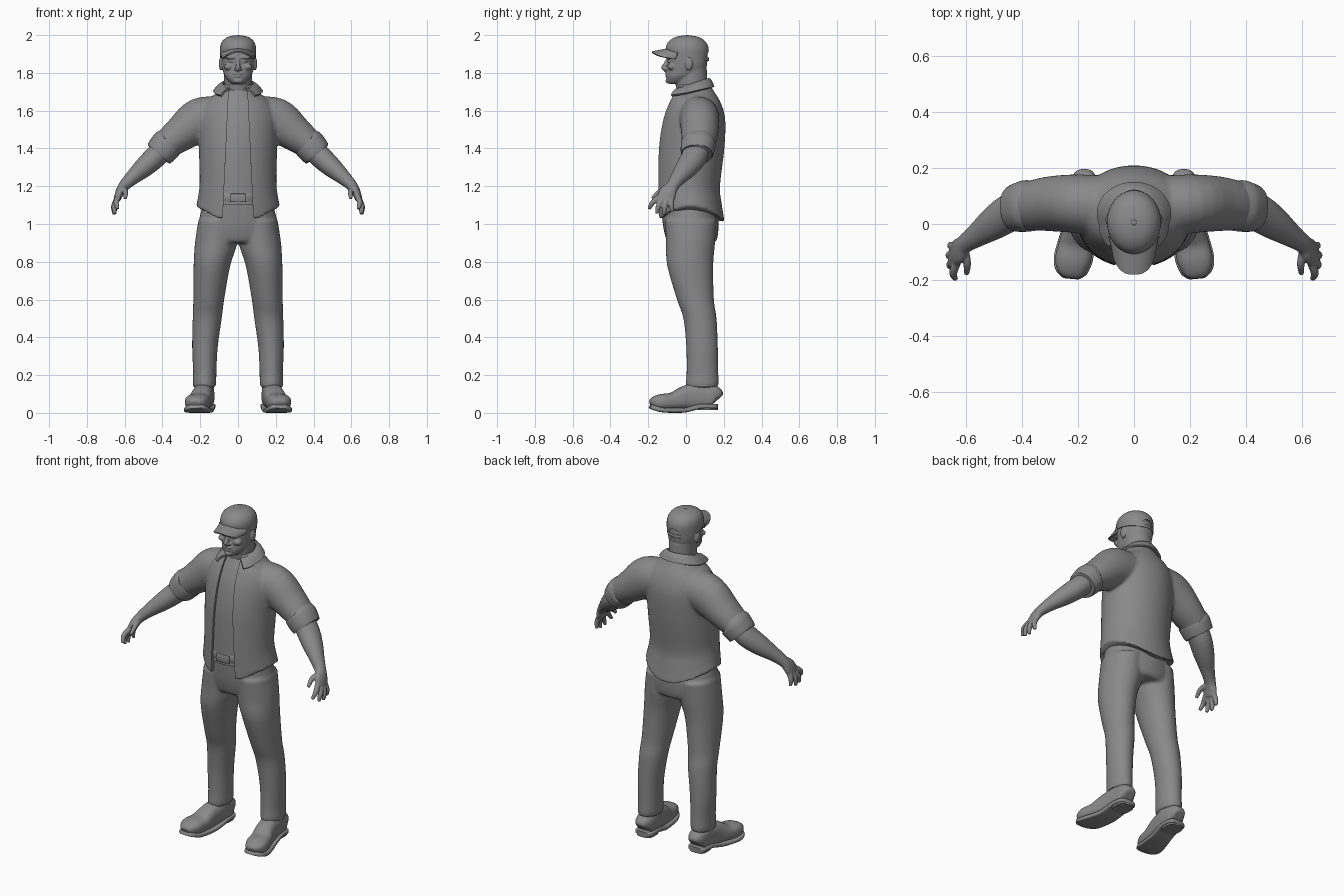
import bpy, bmesh
from math import sin, cos, pi, sqrt, radians
from mathutils import Vector, Matrix

cube = bpy.data.objects.get("Cube")
if cube:
    bpy.data.objects.remove(cube)

grey = bpy.data.materials.new("plain_grey")
grey.use_nodes = True
grey.diffuse_color = (0.25, 0.25, 0.25, 1)
grey.node_tree.nodes["Principled BSDF"].inputs["Base Color"].default_value = (0.25, 0.25, 0.25, 1)

X, Y, Z = Vector((1, 0, 0)), Vector((0, 1, 0)), Vector((0, 0, 1))


def spline(rows, steps):
    """Catmull-Rom interpolation through rows of numbers."""
    pts = [Vector(r) for r in rows]
    out = []
    for i in range(len(pts) - 1):
        p0, p1, p2, p3 = pts[max(i - 1, 0)], pts[i], pts[i + 1], pts[min(i + 2, len(pts) - 1)]
        for k in range(steps):
            t = k / steps
            out.append(p1 + (p2 - p0) * (t / 2) + (2 * p0 - 5 * p1 + 4 * p2 - p3) * (t * t / 2)
                       + (3 * p1 - p0 - 3 * p2 + p3) * (t ** 3 / 2))
    return out + [pts[-1]]


def loft(bm, rows, side=1, flat=False, ref=Y, power=2.0, n=32, steps=4):
    """Closed tube through rows (x, y, z, half size along ref, other half size)."""
    path = spline(rows, steps)
    rings = []
    for i, r in enumerate(path):
        c = Vector(r[:3])
        t = Z if flat else (Vector(path[min(i + 1, len(path) - 1)][:3])
                            - Vector(path[max(i - 1, 0)][:3])).normalized()
        u = (ref - t * ref.dot(t)).normalized()
        v = t.cross(u)
        ring = []
        for k in range(n):
            ca, sa = cos(2 * pi * k / n), sin(2 * pi * k / n)
            e = 2 / power
            p = c + u * (r[3] * abs(ca) ** e * (1 if ca > 0 else -1)) \
                + v * (r[4] * abs(sa) ** e * (1 if sa > 0 else -1))
            ring.append(bm.verts.new((p.x * side, p.y, p.z)))
        rings.append(ring)
    for a, b in zip(rings, rings[1:]):
        for k in range(n):
            bm.faces.new((a[k], a[(k + 1) % n], b[(k + 1) % n], b[k]))
    bm.faces.new(rings[0][::-1])
    bm.faces.new(rings[-1])


def profile(rows):
    """Upright rows from (z, front y, back y, half width)."""
    return [(0, (f + b) / 2, z, (b - f) / 2, w) for z, f, b, w in rows]


def ball(bm, at, size, side=1):
    m = Matrix.Translation((at[0] * side, at[1], at[2])) @ Matrix.Diagonal((*size, 1))
    bmesh.ops.create_uvsphere(bm, u_segments=20, v_segments=12, radius=1, matrix=m)


def finish(name, bm, voxel=0, smooth=0, thick=0, cutters=(), bevel=0):
    """Turn the bmesh into an object, with its modifiers baked in."""
    bmesh.ops.recalc_face_normals(bm, faces=bm.faces)
    me = bpy.data.meshes.new(name)
    bm.to_mesh(me)
    bm.free()
    ob = bpy.data.objects.new(name, me)
    bpy.context.collection.objects.link(ob)
    if voxel:
        m = ob.modifiers.new("fuse", 'REMESH')
        m.mode, m.voxel_size = 'VOXEL', voxel
    if smooth:
        m = ob.modifiers.new("soften", 'SMOOTH')
        m.factor, m.iterations = 0.5, smooth
    if thick:
        m = ob.modifiers.new("thickness", 'SOLIDIFY')
        m.thickness, m.offset = thick, 0
    for c in cutters:
        m = ob.modifiers.new("cut", 'BOOLEAN')
        m.operation, m.object, m.solver = 'DIFFERENCE', c, 'EXACT'
    if bevel:
        m = ob.modifiers.new("round", 'BEVEL')
        m.width, m.segments = bevel, 2
    dg = bpy.context.evaluated_depsgraph_get()
    baked = bpy.data.meshes.new_from_object(ob.evaluated_get(dg))
    ob.modifiers.clear()
    ob.data = baked
    bpy.data.meshes.remove(me)
    baked.name = name
    baked.materials.clear()
    baked.materials.append(grey)
    baked.polygons.foreach_set("use_smooth", [True] * len(baked.polygons))
    baked.set_sharp_from_angle(angle=radians(45))
    for c in cutters:
        bpy.data.objects.remove(c)
    return ob


# Jacket: torso and sleeves fused, hem raised at the sides, front cut open
torso = [(1.01, -.155, .205, .222), (1.1, -.157, .19, .21), (1.2, -.157, .18, .203), (1.4, -.152, .203, .207),
         (1.55, -.127, .208, .21), (1.64, -.095, .185, .18), (1.7, -.066, .15, .105), (1.74, -.05, .125, .08)]
bm = bmesh.new()
loft(bm, profile(torso), flat=True, n=48)
for v in bm.verts:
    if v.co.z < 1.3:
        v.co.z += 0.085 * (v.co.x / 0.22) ** 2 * (1.3 - v.co.z) / 0.29
sleeve = [(.08, .06, 1.575, .11, .1), (.2, .072, 1.55, .105, .118), (.3, .072, 1.48, .098, .096),
          (.37, .065, 1.425, .088, .08), (.4, .06, 1.39, .08, .074)]
for s in (1, -1):
    loft(bm, sleeve, s)
cut = bmesh.new()
loft(cut, [(0, -.15, .95, .15, .085), (0, -.15, 1.8, .15, .045)], flat=True, power=20, steps=1)
opening = finish("opening_cutter", cut)
opening.hide_render = True
finish("jacket", bm, voxel=.009, smooth=5, cutters=[opening])

# Shirt under the jacket
bm = bmesh.new()
loft(bm, profile([(z, f + .014, b - .02, w - .02) for z, f, b, w in torso[1:]]), flat=True)
finish("undershirt", bm)

# Collar folded around the neck, with points in front
bm = bmesh.new()
grid = []
for i in range(33):
    a = radians(-146 + 292 * i / 32)
    tip = max(0, abs(a) - 1.9) * 0.05
    top = Vector((.078 * sin(a), .03 + .088 * cos(a), 1.738 + .03 * cos(a)))
    low = Vector(((.128 + tip) * sin(a), .038 + (.107 + tip) * cos(a), 1.7 + .025 * cos(a)))
    grid.append([bm.verts.new(top.lerp(low, t) + Z * .01 * sin(pi * t)) for t in (0, .33, .67, 1)])
for a, b in zip(grid, grid[1:]):
    for k in range(3):
        bm.faces.new((a[k], b[k], b[k + 1], a[k + 1]))
finish("collar", bm, thick=.012)

# Rolled cuffs, bare arms, hands
fingers = [((.632, -.138, 1.145), (.645, -.175, 1.115), (.636, -.196, 1.08)),
           ((.64, -.12, 1.135), (.655, -.145, 1.095), (.652, -.155, 1.055)),
           ((.64, -.1, 1.135), (.658, -.112, 1.09), (.655, -.116, 1.05)),
           ((.636, -.08, 1.14), (.652, -.077, 1.1), (.65, -.073, 1.063)),
           ((.605, -.09, 1.185), (.595, -.14, 1.17), (.597, -.178, 1.135))]
for s, label in ((1, "left"), (-1, "right")):
    bm = bmesh.new()
    loft(bm, [(.372, .066, 1.425, .086, .08), (.378, .065, 1.419, .092, .086), (.414, .057, 1.377, .086, .08),
              (.42, .056, 1.37, .08, .074)], s, power=2.2)
    finish(label + "_cuff", bm)
    bm = bmesh.new()
    loft(bm, [(.38, .065, 1.415, .065, .06), (.44, .042, 1.353, .068, .06), (.5, .003, 1.298, .06, .053),
              (.56, -.04, 1.245, .043, .039), (.605, -.072, 1.2, .034, .029), (.625, -.095, 1.168, .046, .024),
              (.64, -.11, 1.13, .046, .018)], s)
    for f in fingers:
        loft(bm, [(*p, r, r) for p, r in zip(f, (.0155, .0145, .009))], s, n=12)
    finish(label + "_arm", bm, voxel=.004, smooth=3)

# Trousers: hips and legs fused
bm = bmesh.new()
loft(bm, profile([(1.15, -.135, .15, .175), (1.05, -.128, .168, .2), (.98, -.12, .172, .212), (.92, -.105, .165, .2),
                  (.9, -.09, .15, .17)]), flat=True)
leg = [(.11, .025, 1.02, .135, .1), (.116, .024, .9, .13, .112), (.138, .022, .78, .122, .097),
       (.155, .05, .6, .098, .082), (.163, .074, .5, .088, .077), (.175, .085, .35, .084, .068),
       (.176, .087, .22, .084, .062), (.177, .086, .16, .087, .062), (.178, .084, .135, .084, .059)]
for s in (1, -1):
    loft(bm, leg, s, flat=True)
finish("trousers", bm, voxel=.009, smooth=5)

# Belt and buckle
bm = bmesh.new()
loft(bm, profile([(1.115, -.14, .155, .18), (1.12, -.144, .155, .182), (1.16, -.146, .155, .182),
                  (1.165, -.142, .155, .18)]), flat=True, steps=1)
finish("belt", bm)
bm = bmesh.new()
bmesh.ops.create_cube(bm, matrix=Matrix.Translation((0, -.146, 1.138)) @ Matrix.Diagonal((.085, .012, .045, 1)))
finish("buckle", bm, bevel=.004)

# Shoes with soles and heels
shoe = [(.178, .168, .07, .03, .035), (.178, .15, .082, .05, .062), (.18, .08, .088, .055, .07),
        (.19, 0, .08, .056, .065), (.205, -.07, .061, .062, .047), (.218, -.13, .057, .064, .043),
        (.222, -.17, .052, .05, .033), (.224, -.188, .045, .026, .018)]
lift = (.035, .035, .035, .016, .013, .017, .028, .036)
for s, label in ((1, "left"), (-1, "right")):
    bm = bmesh.new()
    loft(bm, shoe, s, ref=X, power=2.6)
    loft(bm, [(.179, .08, .08, .07, .055), (.178, .083, .17, .07, .05)], s, flat=True)
    finish(label + "_shoe", bm, voxel=.006, smooth=3)
    bm = bmesh.new()
    loft(bm, [(x, y * 1.01, z, a + .005, .013) for (x, y, _, a, _), z in zip(shoe, lift)], s, ref=X, power=5)
    finish(label + "_sole", bm)
    bm = bmesh.new()
    loft(bm, [(.178, .115, .014, .053, .05), (.178, .115, .04, .055, .053)], s, flat=True, power=3.2, steps=1)
    finish(label + "_heel", bm)

# Head with neck, brow, eyes, nose, mouth and ears
bm = bmesh.new()
loft(bm, profile([(1.6, -.03, .11, .065), (1.7, -.048, .113, .07), (1.76, -.055, .113, .074),
                  (1.82, -.04, .11, .075)]), flat=True)
loft(bm, profile([(1.742, -.09, -.01, .03), (1.752, -.1, .02, .046), (1.78, -.104, .06, .069), (1.81, -.1, .1, .08),
                  (1.85, -.096, .112, .087), (1.9, -.1, .112, .089), (1.95, -.08, .1, .08), (1.985, -.03, .05, .04)]),
     flat=True, power=2.2)
loft(bm, [(0, -.095, 1.878, .008, .008), (0, -.108, 1.845, .012, .011), (0, -.116, 1.828, .015, .013),
          (0, -.1, 1.812, .013, .008)], ref=Y, n=16)
ball(bm, (0, -.097, 1.795), (.03, .014, .007))
ball(bm, (0, -.095, 1.782), (.026, .015, .007))
ball(bm, (0, -.092, 1.758), (.025, .017, .014))
for s in (1, -1):
    ball(bm, (.036, -.092, 1.882), (.034, .014, .009), s)
    ball(bm, (.034, -.086, 1.862), (.015, .013, .008), s)
    ball(bm, (.048, -.076, 1.832), (.026, .022, .018), s)
    ball(bm, (.012, -.106, 1.82), (.01, .01, .008), s)
    ball(bm, (.09, .016, 1.848), (.012, .021, .035), s)
finish("head", bm, voxel=.004, smooth=3)

# Cap crown with a gap at the back, strap, button and curved peak
bm = bmesh.new()
loft(bm, profile([(1.885, -.1, .118, .095), (1.93, -.107, .12, .096), (1.965, -.093, .104, .085), (1.988, -.06, .072, .059),
                  (1.997, -.022, .032, .026), (1.998, -.01, .02, .01)]), flat=True, n=48)
for v in bm.verts:
    if v.co.z < 1.93:
        v.co.z -= .2 * v.co.y * (1.93 - v.co.z) / .045
cut = bmesh.new()
loft(cut, [(0, .07, 1.87, .04, .045), (0, .2, 1.87, .04, .045)], ref=X, steps=1)
gap = finish("cap_gap_cutter", cut)
gap.hide_render = True
finish("cap_crown", bm, cutters=[gap])
bm = bmesh.new()
loft(bm, [(.05 * k / 4, .119 - .0014 * k * k, 1.872, .004, .009) for k in range(-4, 5)], steps=1)
finish("cap_strap", bm)
bm = bmesh.new()
ball(bm, (0, .005, 1.997), (.01, .01, .004))
finish("cap_button", bm)
bm = bmesh.new()
grid = []
for i in range(25):
    q = -1 + i / 12
    reach = .125 * sqrt(max(0, 1 - abs(q) ** 2.6)) + .01
    grid.append([bm.verts.new((.09 * q * (1 - .12 * t), -.045 - reach * t, 1.937 - .027 * t - .035 * q * q))
                 for t in (0, .25, .5, .75, 1)])
for a, b in zip(grid, grid[1:]):
    for k in range(4):
        bm.faces.new((a[k], b[k], b[k + 1], a[k + 1]))
finish("cap_peak", bm, thick=.008)
